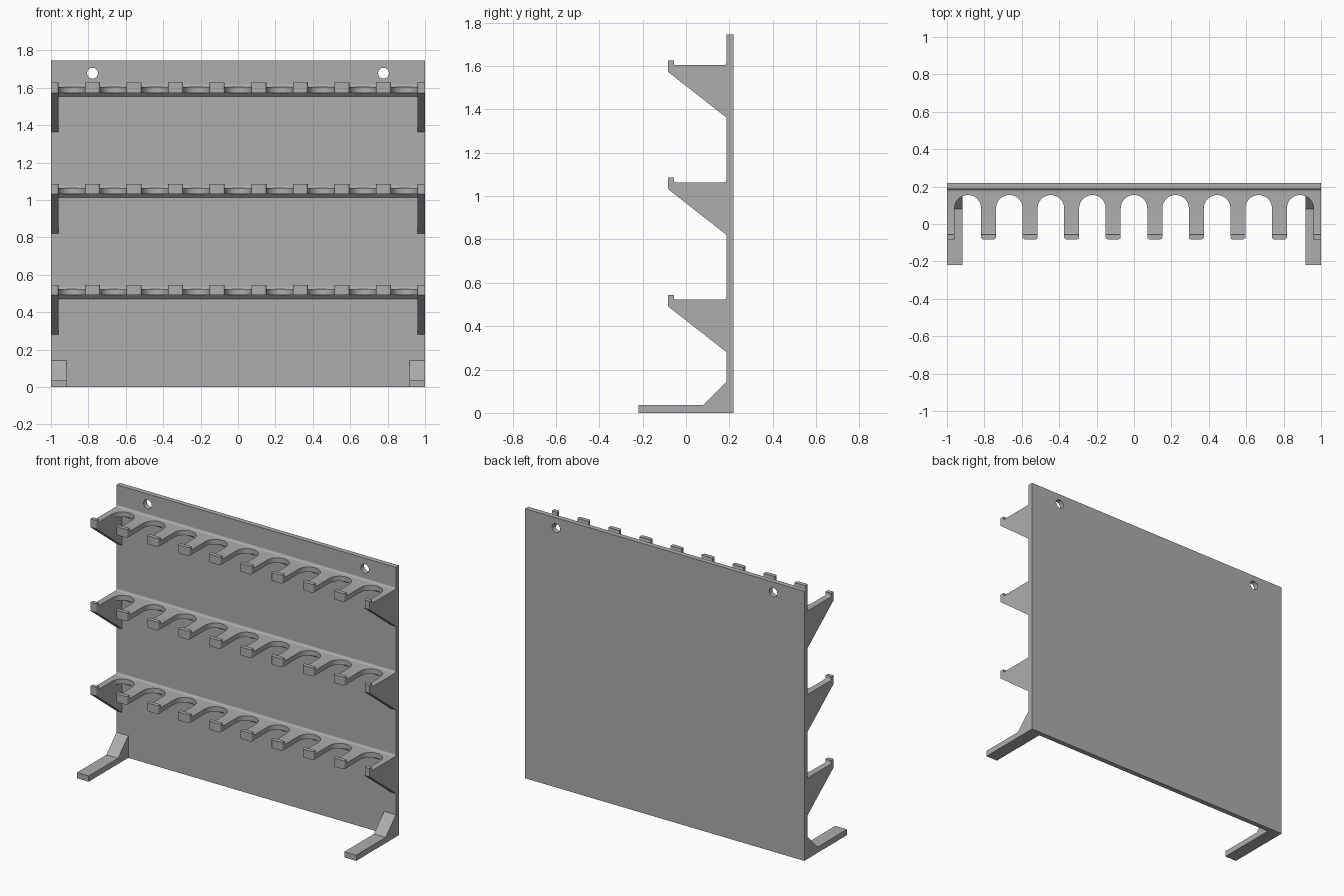
import bpy, bmesh
from math import sin, cos, pi
from mathutils import Vector

cube = bpy.data.objects.get("Cube")
if cube:
    bpy.data.objects.remove(cube)

gray = bpy.data.materials.new("plain gray")
gray.use_nodes = True
COLOR = (0.42, 0.42, 0.42, 1)
gray.diffuse_color = COLOR
gray.node_tree.nodes["Principled BSDF"].inputs["Base Color"].default_value = COLOR

DEPTH = 0.2186            # half of the overall depth
HEIGHT = 1.745
WALL = 0.186              # front face of the back panel
TIP = -0.082              # front of the shelf fingers
THICK = 0.032
SHELF_TOPS = (0.523, 1.064, 1.605)
SLOTS = 9
PITCH = 2 / SLOTS
SLOT_R = 0.071
SLOT_Y = 0.084            # centre of each slot's round end
ROUND = 0.012


def arc(cx, cy, r, start, end, n):
    steps = [start + (end - start) * i / n for i in range(n + 1)]
    return [(cx + r * cos(a), cy + r * sin(a)) for a in steps]


def prism(name, outlines, place, direction):
    """Extrude 2D outlines; place maps a 2D point into space."""
    bm = bmesh.new()
    for outline in outlines:
        face = bm.faces.new([bm.verts.new(place(*p)) for p in outline])
        new = bmesh.ops.extrude_face_region(bm, geom=[face])["geom"]
        verts = [v for v in new if isinstance(v, bmesh.types.BMVert)]
        bmesh.ops.translate(bm, verts=verts, vec=Vector(direction))
    bmesh.ops.recalc_face_normals(bm, faces=bm.faces)
    mesh = bpy.data.meshes.new(name)
    bm.to_mesh(mesh)
    bm.free()
    mesh.materials.append(gray)
    obj = bpy.data.objects.new(name, mesh)
    bpy.context.collection.objects.link(obj)
    return obj


def side_profile(name, outline, x0, x1):
    return prism(name, [outline], lambda y, z: (x0, y, z), (x1 - x0, 0, 0))


def activate(obj):
    bpy.ops.object.select_all(action='DESELECT')
    obj.select_set(True)
    bpy.context.view_layer.objects.active = obj


def cut(obj, cutter):
    cutter.hide_render = True
    mod = obj.modifiers.new("cut", 'BOOLEAN')
    mod.operation = 'DIFFERENCE'
    mod.solver = 'EXACT'
    mod.object = cutter
    activate(obj)
    bpy.ops.object.modifier_apply(modifier=mod.name)
    bpy.data.objects.remove(cutter)
    bpy.ops.object.shade_smooth_by_angle(angle=pi / 6)


# Back panel with two hanging holes
panel = side_profile("back_panel", [(WALL, 0), (DEPTH, 0), (DEPTH, HEIGHT), (WALL, HEIGHT)], -1, 1)
holes = [arc(s * 0.778, 1.678, 0.029, 0, 2 * pi, 32)[:-1] for s in (-1, 1)]
cut(panel, prism("hole_cutter", holes, lambda x, z: (x, 0, z), (0, 1, 0)))

# Slot outline: round back end, straight walls, rounded finger corners
slot = (arc(0, SLOT_Y, SLOT_R, 0, pi, 24)
        + arc(-SLOT_R - ROUND, TIP + ROUND, ROUND, 0, -pi / 2, 5)
        + [(-SLOT_R - ROUND, TIP - 0.1), (SLOT_R + ROUND, TIP - 0.1)]
        + arc(SLOT_R + ROUND, TIP + ROUND, ROUND, -pi / 2, -pi, 5))
centres = [(i - (SLOTS - 1) / 2) * PITCH for i in range(SLOTS)]
slots = [[(x + c, y) for x, y in slot] for c in centres]

# Shelves with a front lip, a fillet above and a chamfer below
for level, top in zip(("lower", "middle", "upper"), SHELF_TOPS):
    bottom = top - THICK
    profile = [(TIP, bottom), (TIP, top + 0.022), (TIP + 0.026, top + 0.022)]
    profile += arc(TIP + 0.034, top + 0.008, 0.008, pi, 1.5 * pi, 4)
    profile += arc(WALL - 0.012, top + 0.012, 0.012, -pi / 2, 0, 5)
    profile += [(WALL, bottom - 0.02), (WALL - 0.02, bottom)]
    shelf = side_profile(level + "_shelf", profile, -1, 1)
    cut(shelf, prism("slot_cutter", slots, lambda x, y: (x, y, bottom - 0.1), (0, 0, 0.3)))

    # Triangular end brackets
    for side, s in (("left", 1), ("right", -1)):
        side_profile(f"{level}_{side}_bracket",
                     [(TIP, bottom), (WALL, bottom), (WALL, top - 0.242)], s * 0.96, s)

# Feet with a sloped brace against the panel
foot = [(-DEPTH, 0), (WALL, 0), (WALL, 0.143), (0.081, 0.037), (-DEPTH, 0.037)]
for side, s in (("left", 1), ("right", -1)):
    side_profile(side + "_foot", foot, s * 0.916, s)
